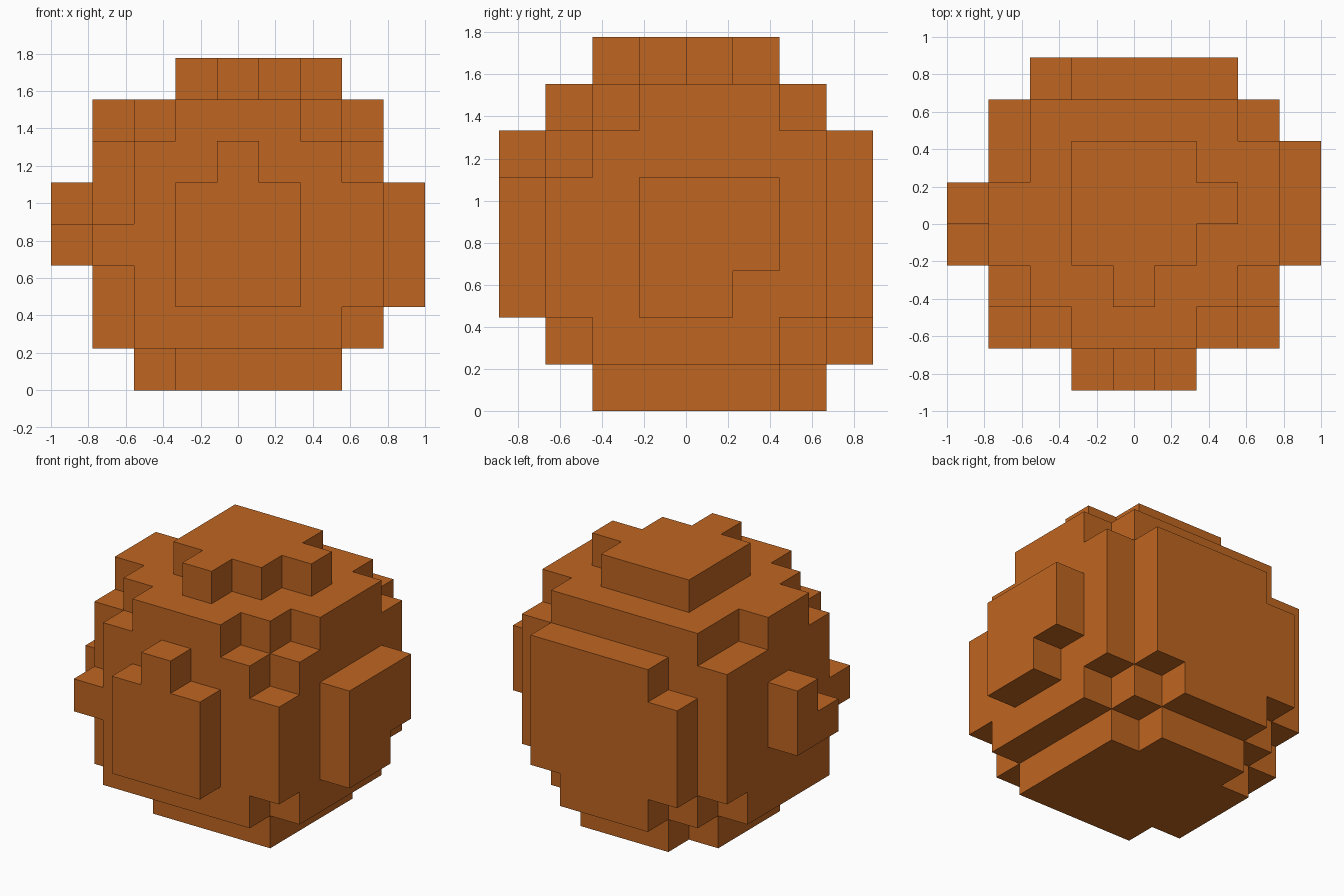
import bpy
import bmesh
import math
from itertools import product
from mathutils import Vector

cube = bpy.data.objects.get("Cube")
if cube:
    bpy.data.objects.remove(cube, do_unlink=True)

NX, NY = 9, 8          # cells across and deep
CELL = 2 / NX          # cell size
AXES = [Vector(a) for a in ((1, 0, 0), (0, 1, 0), (0, 0, 1))]


def block(xs, ys, zs):
    """Cells in a box, each range given as (first, last)."""
    return set(product(*(range(a, b + 1) for a, b in (xs, ys, zs))))


def build_blocks(name, cells, material):
    """Skin a set of cells with outer faces only, merging flat areas."""
    bm = bmesh.new()
    corners = {}

    def vert(p):
        key = tuple(round(c) for c in p)
        if key not in corners:
            x, y, z = key
            corners[key] = bm.verts.new(
                ((x - NX / 2) * CELL, (y - NY / 2) * CELL, z * CELL))
        return corners[key]

    for cell in sorted(cells):
        for n, side in product(range(3), (0, 1)):
            axis, u, v = AXES[n], AXES[(n + 1) % 3], AXES[(n + 2) % 3]
            neighbour = list(cell)
            neighbour[n] += 2 * side - 1
            if tuple(neighbour) in cells:
                continue
            p = Vector(cell) + axis * side
            loop = [p, p + u, p + u + v, p + v]
            if not side:
                loop.reverse()
            bm.faces.new([vert(q) for q in loop])

    bmesh.ops.dissolve_limit(bm, angle_limit=math.radians(1),
                             verts=bm.verts, edges=bm.edges)
    mesh = bpy.data.meshes.new(name)
    bm.to_mesh(mesh)
    bm.free()
    mesh.materials.append(material)
    obj = bpy.data.objects.new(name, mesh)
    bpy.context.collection.objects.link(obj)
    return obj


orange = bpy.data.materials.new("burnt_orange")
colour = (0.52, 0.13, 0.015, 1)
orange.use_nodes = True
orange.diffuse_color = colour
shader = next(n for n in orange.node_tree.nodes if n.type == "BSDF_PRINCIPLED")
shader.inputs["Base Color"].default_value = colour

# Main body
clump = block((1, 7), (1, 6), (1, 6))

# Chips out of the body: front corners, then back corners, then top edges
clump -= block((1, 1), (1, 1), (1, 2)) | block((1, 1), (1, 1), (4, 6))
clump -= block((7, 7), (1, 1), (5, 6)) | {(7, 1, 1)}
clump -= {(1, 6, 1), (7, 6, 1), (7, 6, 6)}
clump -= block((1, 1), (5, 6), (6, 6))
clump -= {(1, 2, 6), (7, 2, 6), (2, 1, 6), (6, 1, 6)}

# Front bump
clump |= block((3, 5), (0, 0), (2, 4)) | {(4, 0, 5)}
# Back bump
clump |= block((3, 5), (7, 7), (1, 5))
clump |= block((6, 6), (7, 7), (2, 5)) | block((2, 2), (7, 7), (2, 4))
# Side bumps
clump |= block((8, 8), (3, 5), (2, 4)) - {(8, 5, 2)}
clump |= {(0, 4, 3), (0, 4, 4), (0, 3, 3)}
# Top bump
clump |= block((3, 5), (3, 5), (7, 7)) | {(4, 2, 7), (6, 4, 7)}
# Base
clump |= block((2, 6), (2, 6), (0, 0)) - {(2, 2, 0), (6, 6, 0), (2, 6, 0)}

build_blocks("block_clump", clump, orange)
